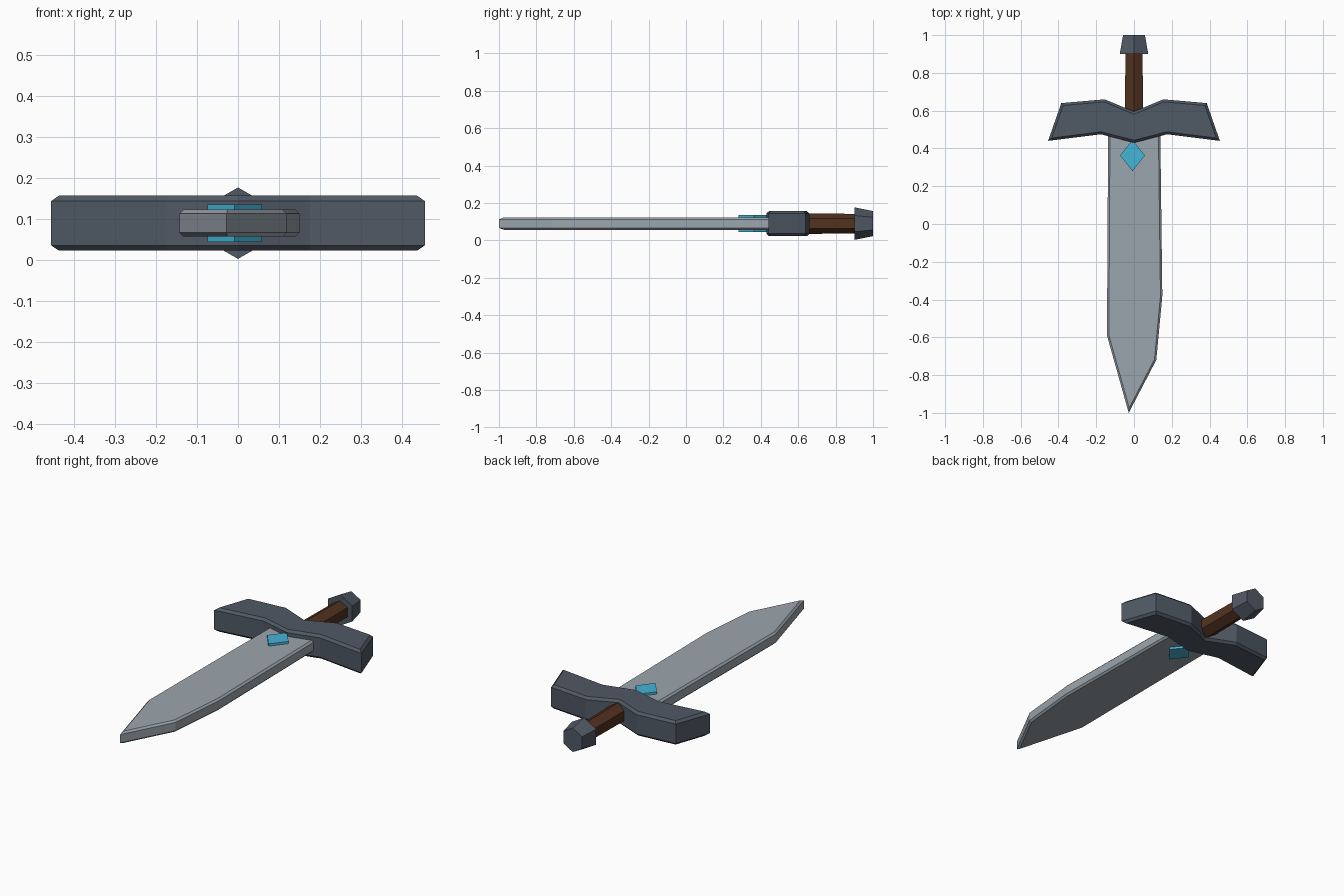
import bpy, bmesh, math
from mathutils import Matrix

cube = bpy.data.objects.get("Cube")
if cube:
    bpy.data.objects.remove(cube, do_unlink=True)

MID = 0.09  # height of the sword's centre plane


def material(name, rgb):
    m = bpy.data.materials.new(name)
    m.use_nodes = True
    m.diffuse_color = (*rgb, 1)
    m.node_tree.nodes["Principled BSDF"].inputs["Base Color"].default_value = (*rgb, 1)
    return m


steel = material("pale steel", (0.33, 0.38, 0.42))
iron = material("dark iron", (0.08, 0.10, 0.13))
leather = material("brown leather", (0.085, 0.032, 0.014))
crystal = material("blue crystal", (0.06, 0.46, 0.68))


def finish(name, bm, mat):
    bmesh.ops.recalc_face_normals(bm, faces=bm.faces)
    mesh = bpy.data.meshes.new(name)
    bm.to_mesh(mesh)
    bm.free()
    mesh.materials.append(mat)
    bpy.context.collection.objects.link(bpy.data.objects.new(name, mesh))


def slab(name, outline, half, mat, chamfer=0):
    """Extrude a flat outline about the centre plane and chamfer its rims."""
    bm = bmesh.new()
    base = bm.faces.new([bm.verts.new((x, y, MID - half)) for x, y in outline])
    top = bmesh.ops.extrude_face_region(bm, geom=[base], use_keep_orig=True)
    for v in top["geom"]:
        if isinstance(v, bmesh.types.BMVert):
            v.co.z = MID + half
    bmesh.ops.recalc_face_normals(bm, faces=bm.faces)
    if chamfer:
        rims = [e for e in bm.edges if abs(e.verts[0].co.z - e.verts[1].co.z) < 1e-5]
        bmesh.ops.bevel(bm, geom=rims, offset=chamfer, segments=1, affect='EDGES')
    finish(name, bm, mat)


def hex_bar(name, y0, y1, r0, r1, mat):
    """Six-sided bar along y with a corner pointing straight up."""
    bm = bmesh.new()
    turn = Matrix.Translation((0, (y0 + y1) / 2, MID)) @ Matrix.Rotation(-math.pi / 2, 4, 'X')
    bmesh.ops.create_cone(bm, cap_ends=True, segments=6, radius1=r0, radius2=r1,
                          depth=y1 - y0, matrix=turn)
    finish(name, bm, mat)


# Blade with an uneven, chipped-looking point
slab("blade", [(-0.137, 0.5), (-0.143, -0.59), (-0.028, -1.0), (0.118, -0.72),
               (0.15, -0.38), (0.139, 0.5)], 0.033, steel, 0.01)

# Swept crossguard, mirrored from one half
half = [(0, 0.43), (0.175, 0.475), (0.455, 0.44), (0.385, 0.64), (0.155, 0.66), (0, 0.595)]
slab("crossguard", half + [(-x, y) for x, y in reversed(half[1:-1])], 0.067, iron, 0.013)

# Diamond gem running through the blade
slab("gem", [(-0.008, 0.28), (0.058, 0.363), (-0.008, 0.445), (-0.074, 0.363)], 0.046, crystal)

# Grip and pommel
hex_bar("grip", 0.56, 0.92, 0.056, 0.052, leather)
hex_bar("pommel", 0.9, 1.0, 0.087, 0.067, iron)
